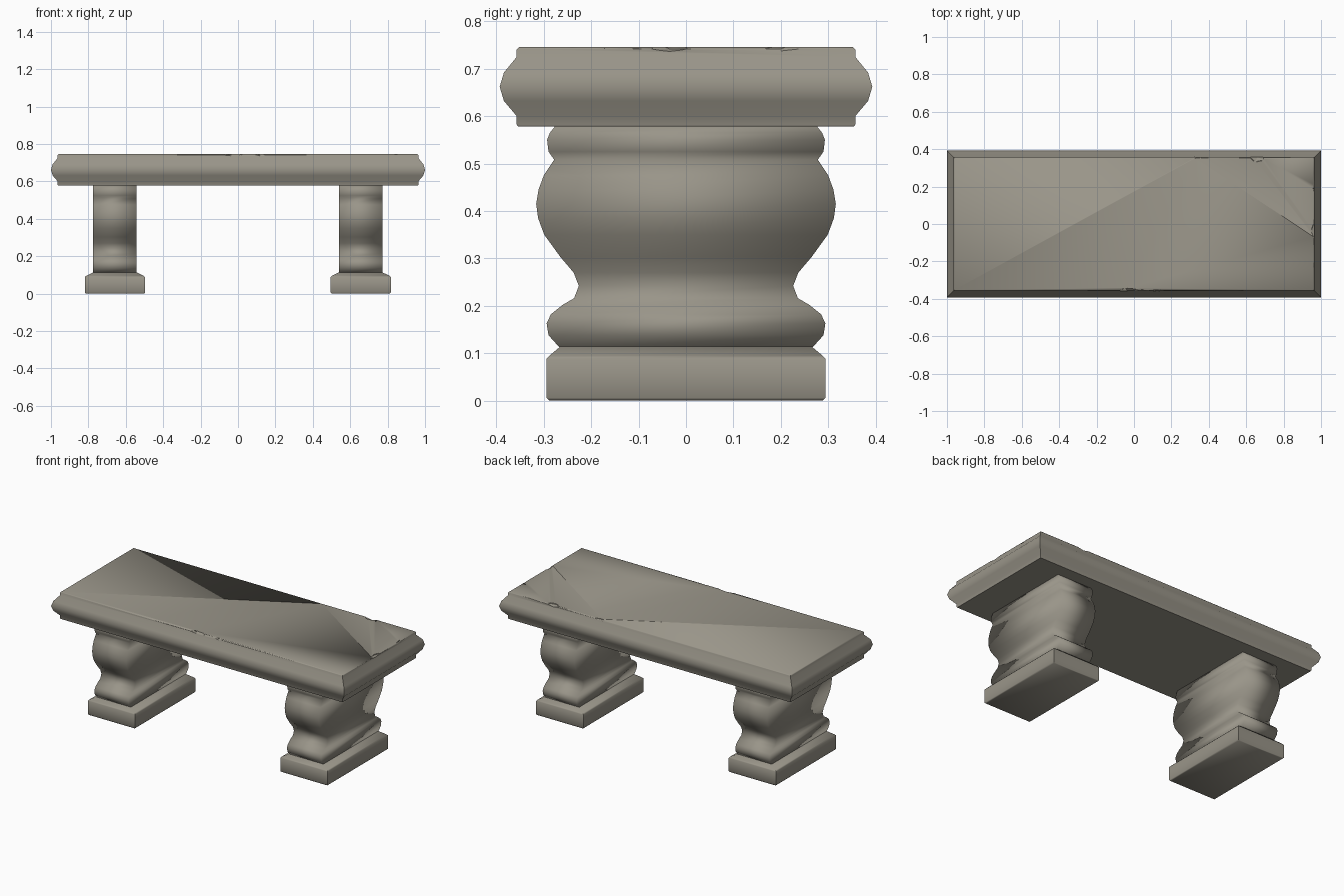
import bpy, bmesh, math
from mathutils import Matrix

if "Cube" in bpy.data.objects:
    bpy.data.objects.remove(bpy.data.objects["Cube"])

stone = bpy.data.materials.new("weathered stone")
stone.diffuse_color = (0.32, 0.30, 0.25, 1)
stone.use_nodes = True
stone.node_tree.nodes["Principled BSDF"].inputs["Base Color"].default_value = stone.diffuse_color


def add_object(name, bm, angle=None):
    bmesh.ops.recalc_face_normals(bm, faces=bm.faces)
    me = bpy.data.meshes.new(name)
    bm.to_mesh(me)
    bm.free()
    for p in me.polygons:
        p.use_smooth = True
    if angle is not None:
        me.set_sharp_from_angle(angle=math.radians(angle))
    me.materials.append(stone)
    ob = bpy.data.objects.new(name, me)
    bpy.context.collection.objects.link(ob)
    return ob


def loft(name, rings, cx=0.0, angle=None):
    """Stack of rectangles (half x, half y, z) joined into a closed solid."""
    bm = bmesh.new()
    prev = None
    for hx, hy, z in rings:
        ring = [bm.verts.new((cx + sx * hx, sy * hy, z))
                for sx, sy in ((-1, -1), (1, -1), (1, 1), (-1, 1))]
        if prev:
            for i in range(4):
                j = (i + 1) % 4
                bm.faces.new((prev[i], prev[j], ring[j], ring[i]))
        else:
            bm.faces.new(ring[::-1])
        prev = ring
    bm.faces.new(prev)
    return add_object(name, bm, angle)


# Seat slab: moulded edge given as (inset, z)
edge = [(0.039, 0.578), (0.036, 0.582), (0.036, 0.600), (0.009, 0.632),
        (0.0, 0.662), (0.009, 0.692), (0.036, 0.725), (0.036, 0.741),
        (0.041, 0.746)]
seat = loft("seat", [(1.0 - i, 0.393 - i, z) for i, z in edge], angle=50)

# Small chips knocked out of the seat's top rim
chips = [(-0.03, -0.362, 0.07, 0.022), (0.12, -0.36, 0.03, 0.012),
         (0.968, -0.035, 0.022, 0.045), (0.66, 0.358, 0.045, 0.03),
         (0.33, 0.36, 0.05, 0.01), (0.968, 0.2, 0.012, 0.05)]
bm = bmesh.new()
for x, y, rx, ry in chips:
    bmesh.ops.create_icosphere(
        bm, subdivisions=1, radius=1,
        matrix=Matrix.Translation((x, y, 0.747)) @ Matrix.Diagonal((rx, ry, 0.012, 1)))
cutter = add_object("chip_cutter", bm)
cutter.hide_render = True
cutter.hide_viewport = True
mod = seat.modifiers.new("chips", 'BOOLEAN')
mod.operation = 'DIFFERENCE'
mod.solver = 'EXACT'
mod.object = cutter

# Legs: curved profile (half y, z) with flat sides, on a wider plinth
profile = [(0.265, 0.110), (0.290, 0.138), (0.294, 0.163), (0.285, 0.182),
           (0.260, 0.202), (0.236, 0.216), (0.226, 0.242), (0.237, 0.270),
           (0.265, 0.303), (0.299, 0.350), (0.312, 0.385), (0.316, 0.415),
           (0.311, 0.445), (0.300, 0.475), (0.278, 0.508), (0.290, 0.525),
           (0.293, 0.550), (0.287, 0.565), (0.275, 0.580)]
plinth = [(0.155, 0.288, 0.0), (0.161, 0.294, 0.006), (0.161, 0.294, 0.088),
          (0.155, 0.288, 0.095), (0.116, 0.265, 0.114)]
for side, cx in (("left", -0.658), ("right", 0.656)):
    loft(side + "_leg", [(0.116, y, z) for y, z in profile], cx)
    loft(side + "_plinth", plinth, cx, angle=55)
